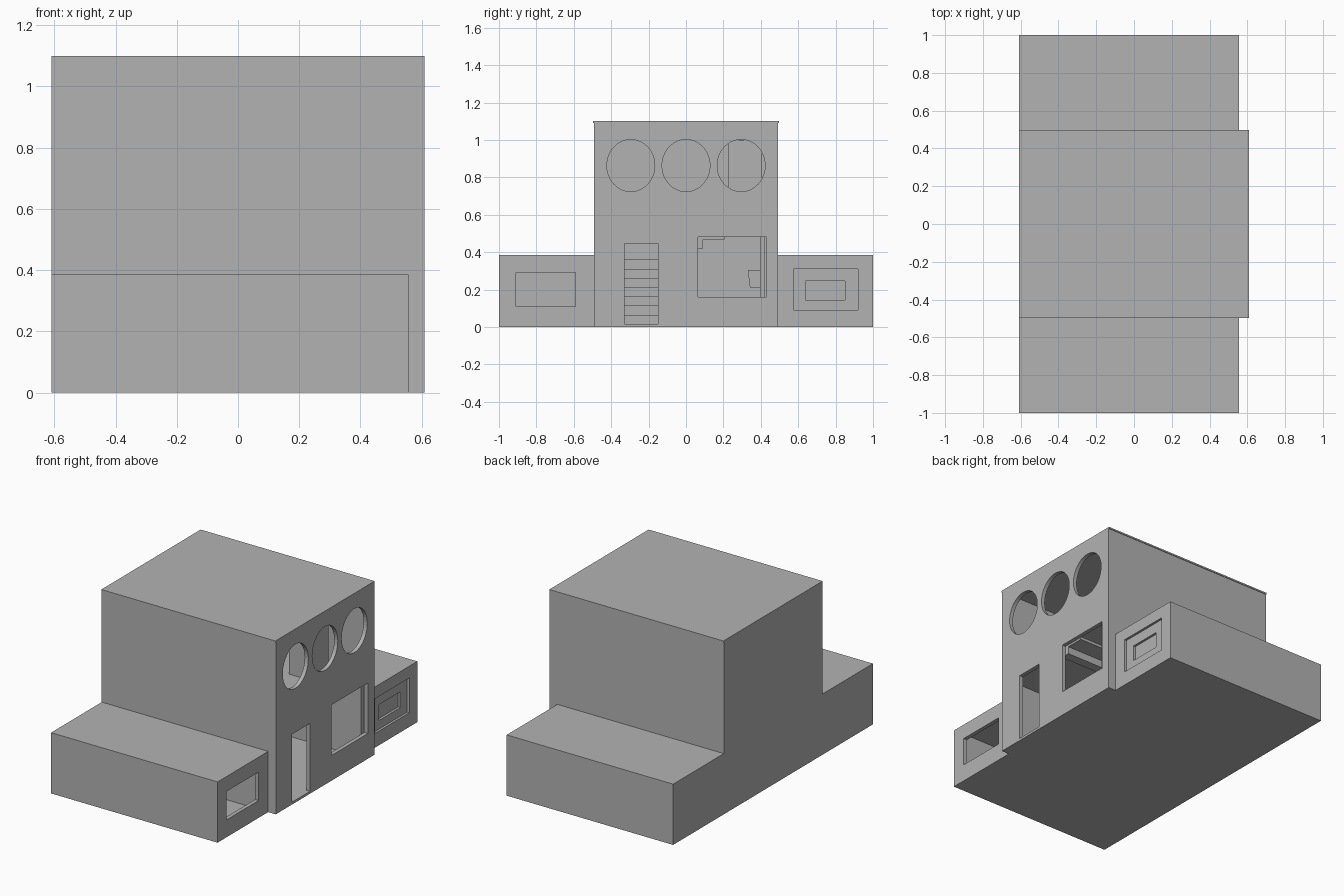
import bpy, bmesh, math
from mathutils import Matrix, Vector

if "Cube" in bpy.data.objects:
    bpy.data.objects.remove(bpy.data.objects["Cube"], do_unlink=True)

grey = bpy.data.materials.new("plain_grey")
grey.use_nodes = True
COLOUR = (0.45, 0.45, 0.45, 1)
grey.diffuse_color = COLOUR
grey.node_tree.nodes["Principled BSDF"].inputs["Base Color"].default_value = COLOUR

WALL = 0.025
BACK = -0.61
FRONT = 0.61
WING_FRONT = 0.557


def make(name, bm):
    mesh = bpy.data.meshes.new(name)
    bm.to_mesh(mesh)
    bm.free()
    mesh.materials.append(grey)
    ob = bpy.data.objects.new(name, mesh)
    bpy.context.collection.objects.link(ob)
    return ob


def box(name, x, y, z):
    """Box from (low, high) ranges."""
    bm = bmesh.new()
    size = [b - a for a, b in (x, y, z)]
    mid = [(a + b) / 2 for a, b in (x, y, z)]
    bmesh.ops.create_cube(bm, size=1, matrix=Matrix.Translation(mid) @ Matrix.Diagonal((*size, 1)))
    return make(name, bm)


def oval(name, x, y, z, ry, rz):
    """Oval cylinder lying along x."""
    bm = bmesh.new()
    bmesh.ops.create_cone(bm, cap_ends=True, segments=48, radius1=1, radius2=1, depth=0.3)
    bm.transform(Matrix.Translation((x, y, z)) @ Matrix.Diagonal((1, ry, rz, 1))
                 @ Matrix.Rotation(math.pi / 2, 4, "Y"))
    return make(name, bm)


def cut(target, cutter):
    """Subtract the cutter and discard it."""
    cutter.hide_render = True
    mod = target.modifiers.new("opening", "BOOLEAN")
    mod.operation = "DIFFERENCE"
    mod.solver = "EXACT"
    mod.object = cutter
    bpy.context.view_layer.objects.active = target
    bpy.ops.object.modifier_apply(modifier=mod.name)
    bpy.data.objects.remove(cutter, do_unlink=True)


def hollow(name, x, y, z):
    """Closed shell with an empty room inside."""
    shell = box(name, x, y, z)
    inner = [(a + WALL, b - WALL) for a, b in (x, y)]
    cut(shell, box("room", *inner, (z[0] + 0.015, z[1] - 0.015)))
    return shell


# Central block: door, picture window and three oval windows
house = hollow("central_block", (BACK, FRONT), (-0.493, 0.493), (0, 1.09))
cut(house, box("door_opening", (0.5, 0.7), (-0.33, -0.15), (0.015, 0.445)))
cut(house, box("window_opening", (0.5, 0.7), (0.065, 0.43), (0.16, 0.48)))
for y in (-0.295, 0, 0.295):
    cut(house, oval("oval_opening", FRONT, y, 0.863, 0.128, 0.139))

# Roof plate with a slight overhang
box("roof", (BACK, FRONT), (-0.497, 0.497), (1.09, 1.1))

# Side wings
near_wing = hollow("right_wing", (BACK, WING_FRONT), (-1, -0.493), (0, 0.385))
cut(near_wing, box("wing_opening", (0.45, 0.7), (-0.91, -0.59), (0.11, 0.29)))

# The far wing has a recessed panel with a smaller one inside it
far_wing = box("left_wing", (BACK, WING_FRONT), (0.493, 1), (0, 0.385))
cut(far_wing, box("panel", (WING_FRONT - 0.015, 0.7), (0.575, 0.92), (0.09, 0.31)))
cut(far_wing, box("inner_panel", (WING_FRONT - 0.03, 0.7), (0.64, 0.85), (0.145, 0.245)))

# Upper floor, beam and inner partition
inside_x = (BACK + WALL, FRONT - WALL)
box("upper_floor", inside_x, (-0.468, 0.468), (0.485, 0.505))
box("floor_beam", inside_x, (0.03, 0.09), (0.42, 0.485))
box("ceiling_strip", inside_x, (0.09, 0.205), (0.467, 0.485))
box("partition", inside_x, (0.395, 0.42), (0.015, 0.485))

# Upstairs cupboard
box("cupboard", (0.2, 0.35), (0.225, 0.405), (0.505, 1.0))

# Wall basin, wider at the top
basin = box("basin", (-0.1, 0.15), (0.33, 0.395), (0.21, 0.305))
for v in basin.data.vertices:
    if v.co.z < 0.25 and v.co.y < 0.35:
        v.co.y += 0.012

# Staircase rising towards the back
RISE, RUN = 0.0493, 0.07
for i in range(7):
    start = -0.05 - i * RUN
    box(f"stair_{i + 1}", (BACK + WALL, start), (-0.36, -0.12),
        (0.015 + i * RISE, 0.015 + (i + 1) * RISE))
